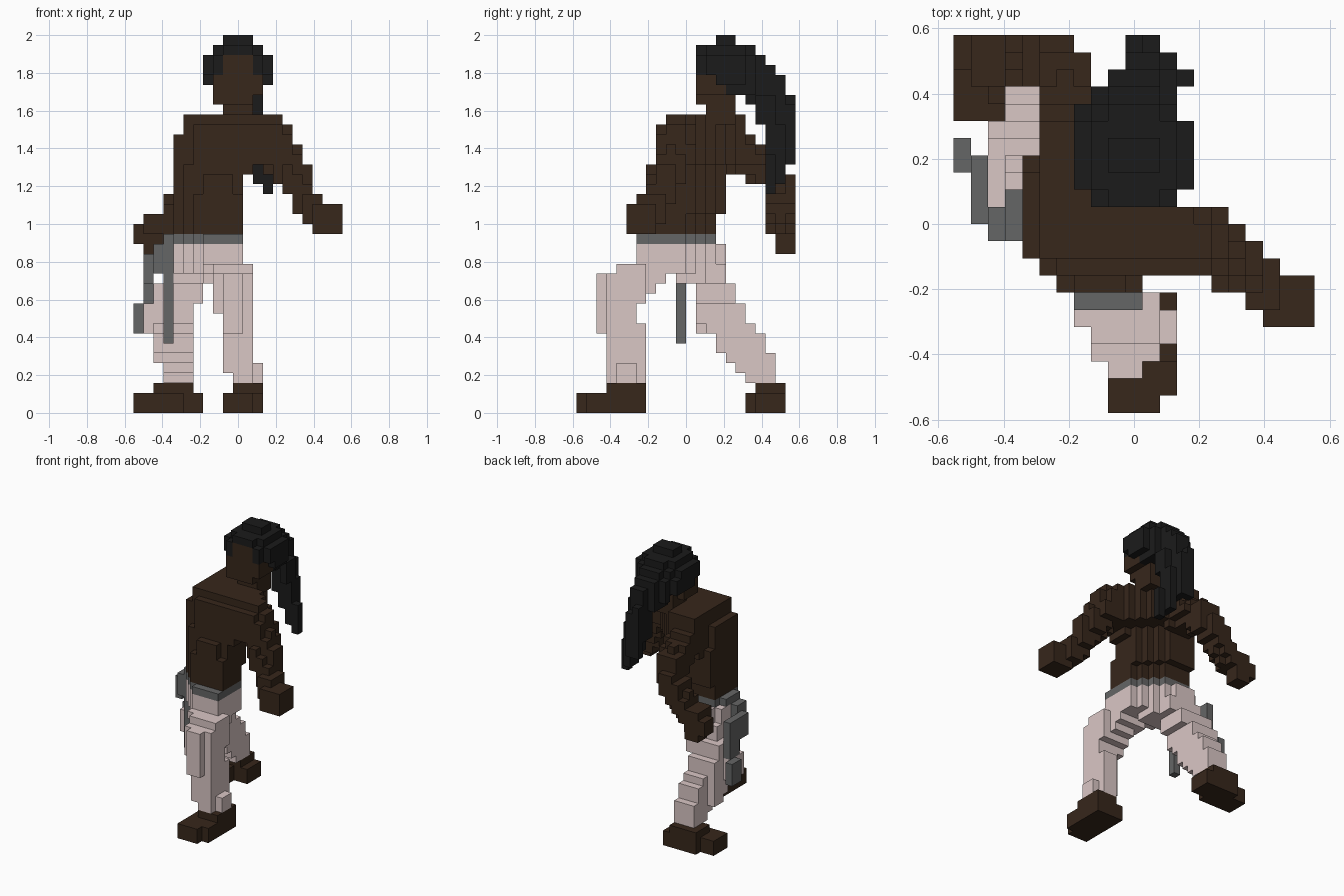
import bpy
import bmesh
from mathutils import Vector

default = bpy.data.objects.get("Cube")
if default:
    bpy.data.objects.remove(default, do_unlink=True)

# The figure is made of small cubes on a regular grid
CUBE = 2 / 38
CENTRE = Vector((10.5, 11, 0))
filled = {}
DIRECTIONS = [Vector(d) for d in
              ((1, 0, 0), (-1, 0, 0), (0, 1, 0), (0, -1, 0), (0, 0, 1), (0, 0, -1))]


def make_material(name, colour):
    material = bpy.data.materials.new(name)
    material.use_nodes = True
    rgba = (*colour, 1)
    material.diffuse_color = rgba
    shader = material.node_tree.nodes["Principled BSDF"]
    shader.inputs["Base Color"].default_value = rgba
    shader.inputs["Roughness"].default_value = 0.9
    return material


skin = make_material("dark brown", (0.038, 0.02, 0.011))
black = make_material("soft black", (0.011, 0.011, 0.011))
cloth = make_material("pale pink cloth", (0.7, 0.57, 0.56))
grey = make_material("belt grey", (0.13, 0.132, 0.132))


def block(part, across, deep, up, low=0, high=99):
    """Fill a box of grid cells; low and high cut two corners diagonally."""
    for x in range(*across):
        for y in range(*deep):
            if low <= x + y <= high:
                for z in range(*up):
                    filled[x, y, z] = part


def limb(part, start, end, start_radius, end_radius):
    """Fill the grid cells inside a tapered capsule."""
    start, end = Vector(start), Vector(end)
    axis = end - start
    reach = max(start_radius, end_radius)
    spans = [range(int(min(a, b) - reach) - 1, int(max(a, b) + reach) + 2)
             for a, b in zip(start, end)]
    for x in spans[0]:
        for y in spans[1]:
            for z in spans[2]:
                offset = Vector((x + 0.5, y + 0.5, z + 0.5)) - start
                t = min(max(offset.dot(axis) / axis.length_squared, 0), 1)
                radius = start_radius + t * (end_radius - start_radius)
                if (offset - t * axis).length <= radius:
                    filled[x, y, z] = part


def build(part, material):
    """Make one mesh from the exposed cube faces of a part."""
    bm = bmesh.new()
    corners = {}

    def corner(point):
        key = tuple(round(2 * c) for c in point)
        if key not in corners:
            corners[key] = bm.verts.new((point - CENTRE) * CUBE)
        return corners[key]

    for cell, owner in filled.items():
        if owner != part:
            continue
        middle = Vector(cell) + Vector((0.5, 0.5, 0.5))
        for normal in DIRECTIONS:
            if tuple(int(c) for c in Vector(cell) + normal) in filled:
                continue
            side = Vector((normal.y, normal.z, normal.x))
            other = normal.cross(side)
            ring = [side + other, other - side, -side - other, side - other]
            bm.faces.new([corner(middle + (normal + r) / 2) for r in ring])
    mesh = bpy.data.meshes.new(part)
    bm.to_mesh(mesh)
    bm.free()
    mesh.materials.append(material)
    obj = bpy.data.objects.new(part, mesh)
    bpy.context.collection.objects.link(obj)


# Right arm, swung back
limb("right_arm", (7, 15.5, 27.2), (6.5, 19.4, 24.4), 2.0, 1.9)
limb("right_arm", (6.2, 20.4, 23), (3.2, 20.6, 18.9), 1.7, 1.4)
block("right_hand", across=(0, 3), deep=(20, 22), up=(17, 19))
block("right_hand", across=(1, 4), deep=(19, 22), up=(18, 20))
block("right_hand", across=(1, 3), deep=(20, 22), up=(16, 18))

# Left arm, held out to the front
limb("left_arm", (13.8, 9.9, 27.3), (16.1, 9.1, 23.7), 2.2, 1.75)
limb("left_arm", (16.1, 9.1, 23.7), (17.6, 7.6, 20.8), 1.75, 1.3)
block("left_arm", across=(14, 16), deep=(9, 12), up=(25, 27))
block("left_hand", across=(18, 21), deep=(5, 8), up=(18, 21))
block("left_hand", across=(17, 19), deep=(6, 9), up=(19, 22))

# Waist, turned so that two opposite corners are cut away
block("torso", across=(4, 11), deep=(7, 14), up=(18, 20), low=13, high=20)
block("torso", across=(4, 11), deep=(8, 15), up=(20, 24), low=13, high=21)
block("torso", across=(6, 11), deep=(7, 8), up=(20, 22))
block("torso", across=(7, 10), deep=(7, 8), up=(22, 24))

# Chest, with the right shoulder further back
block("torso", across=(4, 12), deep=(8, 15), up=(24, 25), low=13, high=21)
block("torso", across=(4, 5), deep=(9, 14), up=(25, 28))
block("torso", across=(5, 9), deep=(15, 16), up=(24, 26))
block("torso", across=(5, 15), deep=(8, 17), up=(25, 28), low=14, high=24)
block("torso", across=(5, 15), deep=(9, 17), up=(28, 30), low=14, high=24)
block("torso", across=(6, 14), deep=(8, 9), up=(28, 29))

# Neck and face
block("head", across=(9, 12), deep=(13, 16), up=(29, 33))
block("head", across=(8, 12), deep=(12, 15), up=(31, 34))
block("head", across=(12, 13), deep=(12, 15), up=(32, 34))
block("head", across=(9, 12), deep=(12, 15), up=(33, 36))

# Hair cap around the face
for side, inner in (((7, 8), (8, 9)), ((13, 14), (12, 13))):
    block("hair", across=side, deep=(13, 17), up=(34, 36))
    block("hair", across=side, deep=(14, 17), up=(33, 34))
    block("hair", across=inner, deep=(12, 18), up=(34, 36))
    block("hair", across=inner, deep=(14, 18), up=(33, 34))
block("hair", across=(7, 8), deep=(17, 18), up=(33, 35))
block("hair", across=(8, 13), deep=(15, 18), up=(33, 36))
block("hair", across=(9, 13), deep=(15, 18), up=(32, 33))
block("hair", across=(8, 12), deep=(18, 19), up=(32, 35))
block("hair", across=(9, 12), deep=(18, 19), up=(35, 36))
block("hair", across=(8, 13), deep=(13, 17), up=(36, 37))
block("hair", across=(9, 12), deep=(12, 18), up=(36, 37))
block("hair", across=(9, 12), deep=(14, 16), up=(37, 38))

# Long tail of hair, drifting sideways as it falls
block("hair_tail", across=(9, 12), deep=(17, 20), up=(31, 35))
block("hair_tail", across=(10, 12), deep=(19, 21), up=(27, 34))
block("hair_tail", across=(10, 12), deep=(21, 22), up=(25, 31))
block("hair_tail", across=(10, 11), deep=(21, 22), up=(31, 32))
block("hair_tail", across=(11, 13), deep=(19, 21), up=(25, 29))
block("hair_tail", across=(12, 13), deep=(18, 20), up=(29, 32))
block("hair_tail", across=(12, 13), deep=(19, 21), up=(23, 25))
block("hair_tail", across=(13, 14), deep=(19, 20), up=(22, 26))

# Trouser seat and crotch
block("trousers", across=(4, 11), deep=(6, 15), up=(14, 17), low=13, high=20)
block("trousers", across=(3, 4), deep=(11, 14), up=(13, 17))
block("trousers", across=(4, 9), deep=(10, 13), up=(13, 14))

# Front leg: thigh, knee, shin
block("front_leg", across=(7, 12), deep=(5, 7), up=(14, 15))
block("front_leg", across=(7, 11), deep=(7, 9), up=(13, 15))
block("front_leg", across=(8, 12), deep=(4, 7), up=(12, 15))
block("front_leg", across=(8, 11), deep=(7, 8), up=(12, 15))
block("front_leg", across=(8, 12), deep=(3, 7), up=(11, 14))
block("front_leg", across=(8, 12), deep=(3, 6), up=(10, 12))
block("front_leg", across=(9, 12), deep=(3, 6), up=(4, 11))
block("front_leg", across=(10, 12), deep=(3, 7), up=(3, 9))
block("front_leg", across=(12, 13), deep=(4, 6), up=(3, 5))
block("front_leg", across=(9, 11), deep=(2, 3), up=(8, 14))

# Back leg, stepping rearwards as it goes down
for across, deep, up in (((3, 8), (11, 15), (13, 15)),
                         ((2, 7), (12, 16), (11, 13)),
                         ((2, 6), (12, 17), (9, 11)),
                         ((1, 2), (12, 15), (8, 11)),
                         ((2, 6), (13, 17), (8, 9)),
                         ((3, 6), (17, 18), (8, 9)),
                         ((2, 6), (14, 17), (6, 8)),
                         ((3, 6), (17, 19), (5, 8)),
                         ((2, 6), (15, 17), (5, 6)),
                         ((3, 6), (16, 20), (4, 6)),
                         ((3, 6), (17, 20), (3, 4))):
    block("back_leg", across, deep, up)

# Feet
block("front_foot", across=(9, 12), deep=(0, 7), up=(0, 2))
block("front_foot", across=(12, 13), deep=(1, 7), up=(0, 2))
block("front_foot", across=(10, 13), deep=(3, 7), up=(2, 3))
block("back_foot", across=(0, 5), deep=(17, 20), up=(0, 2))
block("back_foot", across=(2, 7), deep=(18, 21), up=(0, 2))
block("back_foot", across=(2, 6), deep=(18, 21), up=(2, 3))

# Belt and its two loose ends
block("belt", across=(4, 11), deep=(6, 14), up=(17, 18), low=13, high=20)
block("belt", across=(3, 4), deep=(10, 13), up=(17, 18))
block("belt_end", across=(3, 4), deep=(10, 11), up=(7, 17))
block("belt_end", across=(2, 3), deep=(10, 12), up=(14, 17))
block("belt_end", across=(1, 2), deep=(11, 15), up=(13, 16))
block("belt_end", across=(1, 2), deep=(13, 15), up=(11, 14))
block("belt_end", across=(0, 1), deep=(14, 16), up=(8, 11))

COLOURS = {
    skin: ("right_arm", "right_hand", "left_arm", "left_hand", "torso", "head",
           "front_foot", "back_foot"),
    black: ("hair", "hair_tail"),
    cloth: ("trousers", "front_leg", "back_leg"),
    grey: ("belt", "belt_end"),
}
for material, parts in COLOURS.items():
    for part in parts:
        build(part, material)
